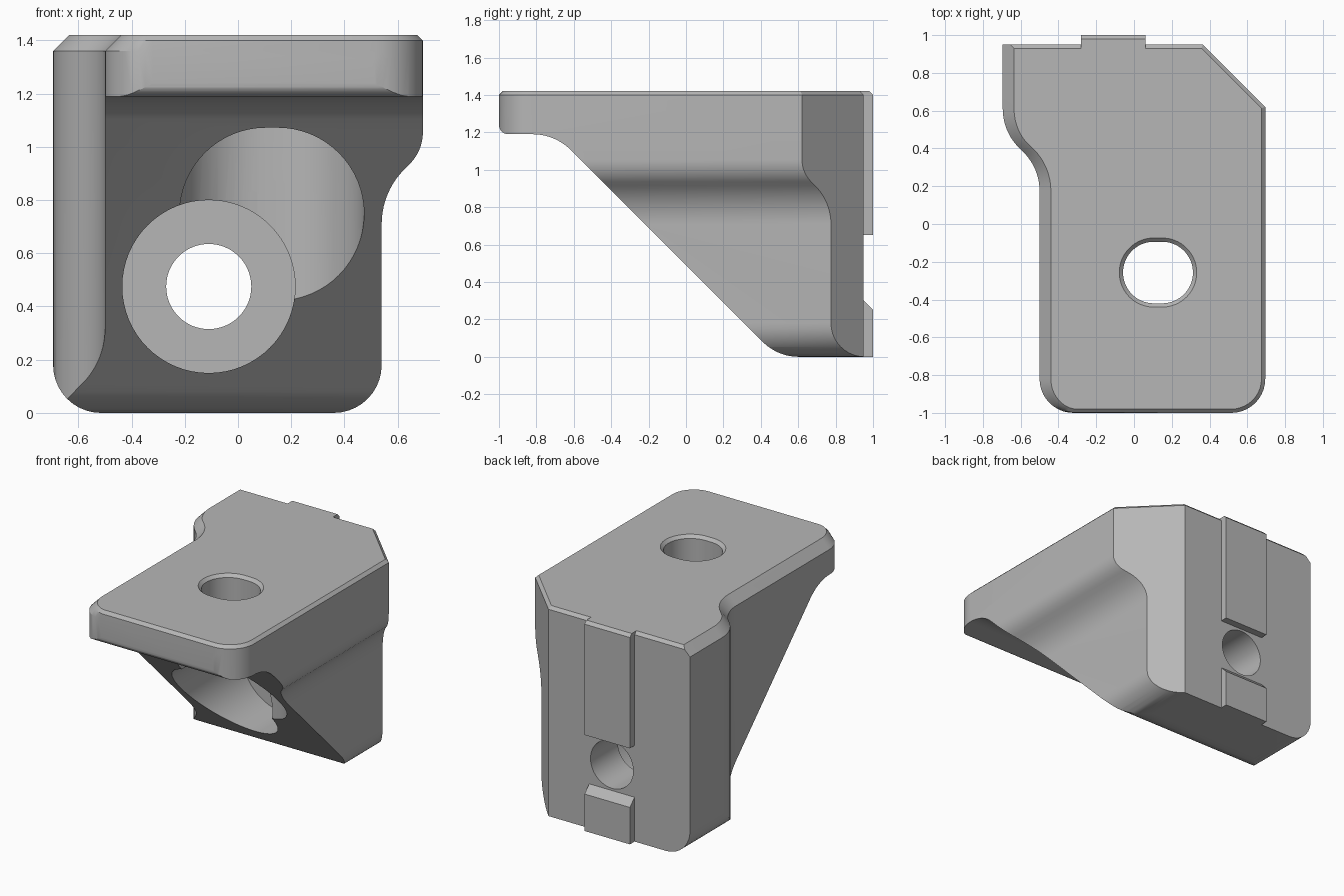
import bpy, bmesh, math
from mathutils import Vector

cube = bpy.data.objects.get("Cube")
if cube:
    bpy.data.objects.remove(cube, do_unlink=True)

grey = bpy.data.materials.new("plain_grey")
grey.use_nodes = True
colour = (0.47, 0.47, 0.47, 1)
grey.diffuse_color = colour
grey.node_tree.nodes["Principled BSDF"].inputs["Base Color"].default_value = colour


def rounded(corners, steps=10):
    """Outline from (u, v, radius) corners, each replaced by a tangent arc."""
    out = []
    n = len(corners)
    for i, (u, v, r) in enumerate(corners):
        p = Vector((u, v))
        if r == 0:
            out.append(p)
            continue
        a = (Vector(corners[i - 1][:2]) - p).normalized()
        b = (Vector(corners[(i + 1) % n][:2]) - p).normalized()
        half = a.angle(b) / 2
        centre = p + (a + b).normalized() * r / math.sin(half)
        start = p + a * r / math.tan(half) - centre
        end = p + b * r / math.tan(half) - centre
        sweep = math.pi - 2 * half
        for k in range(steps + 1):
            t = k / steps
            out.append(centre + (start * math.sin((1 - t) * sweep)
                                 + end * math.sin(t * sweep)) / math.sin(sweep))
    return [p for i, p in enumerate(out) if (p - out[i - 1]).length > 1e-4]


def slot(cu, cv, hu, hv):
    r = min(hu, hv) - 1e-5
    return rounded([(cu - hu, cv - hv, r), (cu + hu, cv - hv, r),
                    (cu + hu, cv + hv, r), (cu - hu, cv + hv, r)], 16)


def loft(name, axis, layers):
    """Closed solid through outlines placed at given positions on an axis."""
    place = {"X": lambda p, d: (d, p.x, p.y),
             "Y": lambda p, d: (p.x, d, p.y),
             "Z": lambda p, d: (p.x, p.y, d)}[axis]
    bm = bmesh.new()
    rings = [[bm.verts.new(place(p, d)) for p in pts] for d, pts in layers]
    n = len(rings[0])
    for low, high in zip(rings, rings[1:]):
        for i in range(n):
            j = (i + 1) % n
            bm.faces.new((low[i], low[j], high[j], high[i]))
    bm.faces.new(rings[0][::-1])
    bm.faces.new(rings[-1])
    bmesh.ops.recalc_face_normals(bm, faces=bm.faces)
    mesh = bpy.data.meshes.new(name)
    bm.to_mesh(mesh)
    bm.free()
    mesh.materials.append(grey)
    obj = bpy.data.objects.new(name, mesh)
    bpy.context.collection.objects.link(obj)
    return obj


def prism(name, axis, pts, a, b):
    return loft(name, axis, [(a, pts), (b, pts)])


def combine(obj, tool, operation):
    mod = obj.modifiers.new(tool.name, "BOOLEAN")
    mod.operation = operation
    mod.solver = "EXACT"
    mod.object = tool
    bpy.context.view_layer.objects.active = obj
    bpy.ops.object.modifier_apply(modifier=mod.name)
    bpy.data.objects.remove(tool, do_unlink=True)


def inset(pts, narrow, wide):
    """Shrink an outline: wide on edges facing -x, narrow elsewhere."""
    out = []
    for i, p in enumerate(pts):
        normals = []
        for e in (p - pts[i - 1], pts[(i + 1) % len(pts)] - p):
            normals.append(Vector((e.y, -e.x)).normalized())
        n1, n2 = normals
        d1, d2 = (narrow + (wide - narrow) * max(0, -n.x) for n in normals)
        cross = n1.x * n2.y - n1.y * n2.x
        if abs(cross) > 0.3:
            move = Vector((d1 * n2.y - d2 * n1.y, d2 * n1.x - d1 * n2.x)) / cross
        else:
            move = (n1 + n2).normalized() * (d1 + d2) / 2
        out.append(p - move)
    return out


# Body plan with the chamfered top rim
plan = rounded([(-0.5, -1, 0.18), (0.695, -1, 0.18), (0.695, 0.62, 0),
                (0.365, 0.95, 0), (-0.695, 0.95, 0),
                (-0.695, 0.49, 0.29), (-0.5, 0.295, 0.29)])
body = loft("bracket_body", "Z", [(-0.1, plan), (1.36, plan),
                                  (1.40, inset(plan, 0, 0.04)),
                                  (1.42, inset(plan, 0.02, 0.06))])

# Sloped side profile
side = rounded([(1.2, 0, 0), (1.2, 1.6, 0), (-1, 1.6, 0), (-1, 1.19, 0.05),
                (-0.7, 1.19, 0.29), (0.49, 0, 0.27)])
combine(body, prism("side_profile", "X", side, -1, 1), "INTERSECT")

# Front profile with rounded feet and the stepped flank
front = rounded([(-0.695, 0, 0.18), (0.54, 0, 0.18), (0.54, 0.83, 0.29),
                 (0.695, 0.985, 0.17), (0.695, 1.6, 0), (-0.695, 1.6, 0)])
combine(body, prism("front_profile", "Y", front, -1.3, 1.3), "INTERSECT")

# Locating keys on the back
upper = [Vector(p) for p in ((0.9, 0.65), (1, 0.65), (1, 1.4), (0.98, 1.42), (0.9, 1.42))]
lower = [Vector(p) for p in ((0.9, 0), (1, 0), (1, 0.25), (0.95, 0.3), (0.9, 0.3))]
for name, pts in (("upper_key", upper), ("lower_key", lower)):
    combine(body, prism(name, "X", pts, -0.28, 0.06), "UNION")

# Vertical slotted bolt hole, its rim chamfer and counterbore
hole = slot(0.127, -0.257, 0.185, 0.163)
flare = slot(0.127, -0.257, 0.225, 0.203)
combine(body, prism("top_counterbore", "Z",
                    slot(0.127, -0.257, 0.347, 0.325), -0.2, 1.13), "DIFFERENCE")
combine(body, loft("top_hole", "Z", [(1, hole), (1.4, hole), (1.44, flare)]), "DIFFERENCE")

# Horizontal round bolt hole and counterbore
combine(body, prism("front_counterbore", "Y",
                    slot(-0.11, 0.475, 0.325, 0.325), -1.2, 0.66), "DIFFERENCE")
combine(body, prism("front_hole", "Y",
                    slot(-0.11, 0.475, 0.16, 0.16), 0.5, 1.2), "DIFFERENCE")

bpy.ops.object.select_all(action="DESELECT")
body.select_set(True)
bpy.context.view_layer.objects.active = body
bpy.ops.object.shade_smooth_by_angle(angle=math.radians(25))
